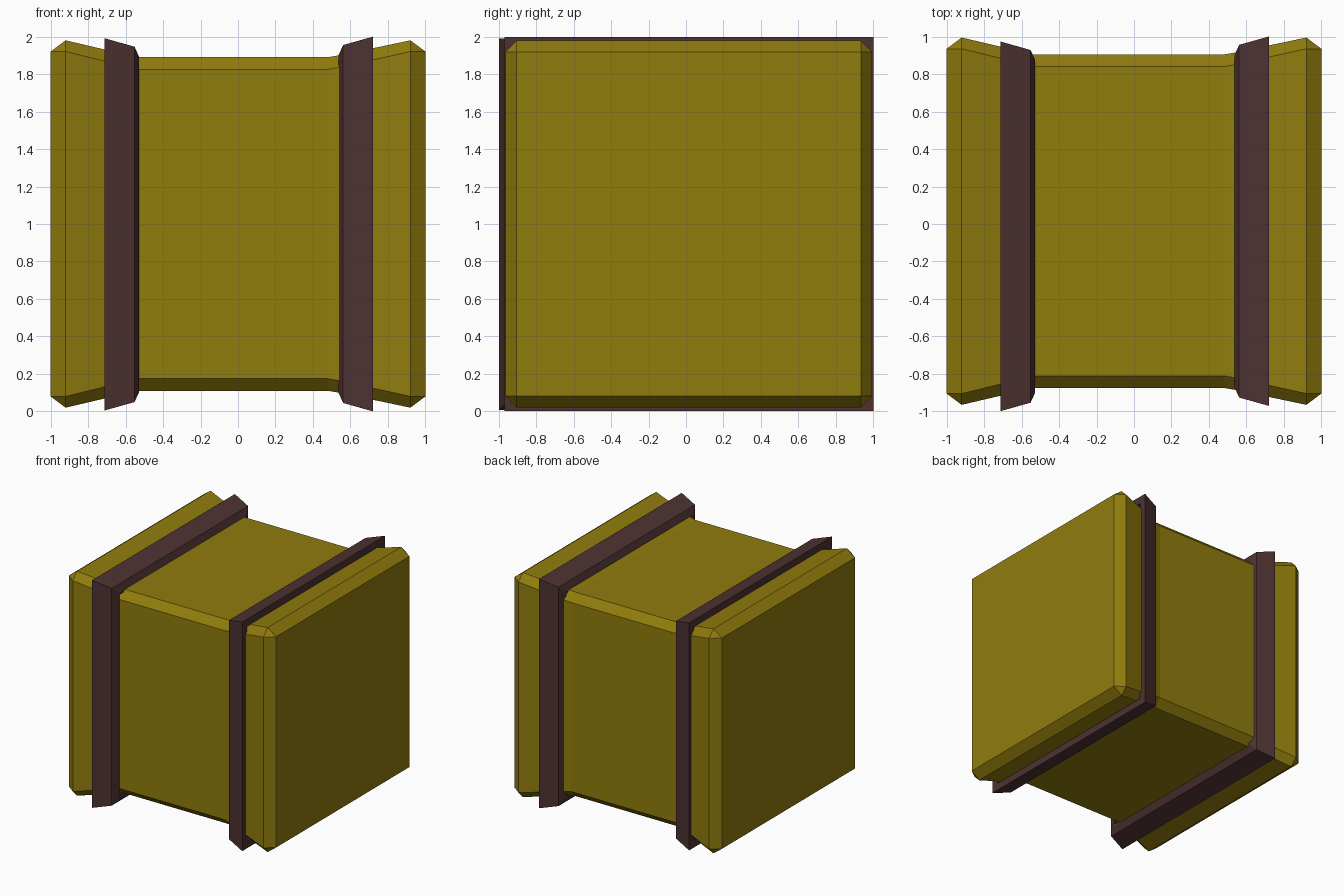
import bpy, bmesh

if "Cube" in bpy.data.objects:
    bpy.data.objects.remove(bpy.data.objects["Cube"])


def material(name, rgb):
    m = bpy.data.materials.new(name)
    m.diffuse_color = (*rgb, 1)
    m.use_nodes = True
    m.node_tree.nodes["Principled BSDF"].inputs["Base Color"].default_value = m.diffuse_color
    return m


def section(x, hy, hz, chamfer, cy, cz):
    """Square section across x with cut corners."""
    pts = []
    for sy, sz in ((1, 1), (-1, 1), (-1, -1), (1, -1)):
        a = (x, cy + sy * hy, cz + sz * (hz - chamfer))
        b = (x, cy + sy * (hy - chamfer), cz + sz * hz)
        pts += [a, b] if sy * sz > 0 else [b, a]
    return pts


def loft(name, sections, mat, closed):
    """Skin consecutive sections; closed joins last to first, otherwise caps the ends."""
    bm = bmesh.new()
    rings = [[bm.verts.new(p) for p in s] for s in sections]
    n = len(rings[0])
    pairs = list(zip(rings, rings[1:])) + ([(rings[-1], rings[0])] if closed else [])
    for r, s in pairs:
        for i in range(n):
            j = (i + 1) % n
            bm.faces.new((r[i], r[j], s[j], s[i]))
    if not closed:
        bm.faces.new(rings[0])
        bm.faces.new(rings[-1])
    bmesh.ops.remove_doubles(bm, verts=bm.verts[:], dist=1e-4)
    bmesh.ops.recalc_face_normals(bm, faces=bm.faces[:])
    mesh = bpy.data.meshes.new(name)
    bm.to_mesh(mesh)
    bm.free()
    mesh.materials.append(mat)
    obj = bpy.data.objects.new(name, mesh)
    bpy.context.collection.objects.link(obj)
    return obj


gold = material("gold", (0.28, 0.20, 0.004))
brown = material("brown", (0.076, 0.031, 0.031))

# Block body: narrow waist, flared chamfered ends (x, half size, corner chamfer)
body = [(-1, 0.92, 0), (-0.92, 0.98, 0.06), (-0.60, 0.905, 0.063), (-0.54, 0.89, 0.065),
        (0.48, 0.89, 0.065), (0.54, 0.90, 0.064), (0.92, 0.98, 0.06), (1, 0.92, 0)]
loft("block_body", [section(x, h, h, c, 0.015, 1.0) for x, h, c in body], gold, False)

# Straps: square bands whose flared profile follows the body (x, half size)
profile = [(0.53, 0.87), (0.53, 0.89), (0.555, 0.945), (0.715, 0.99), (0.715, 0.925)]
for name, side, dx, cy, cz, dz in (("left_strap", -1, 0.003, -0.0125, 0.998, 0.003),
                                   ("right_strap", 1, 0.006, 0.015, 1.0, 0.01)):
    loft(name, [section(side * x + dx, h - 0.004, h + dz, 0, cy, cz)
                for x, h in profile], brown, True)
